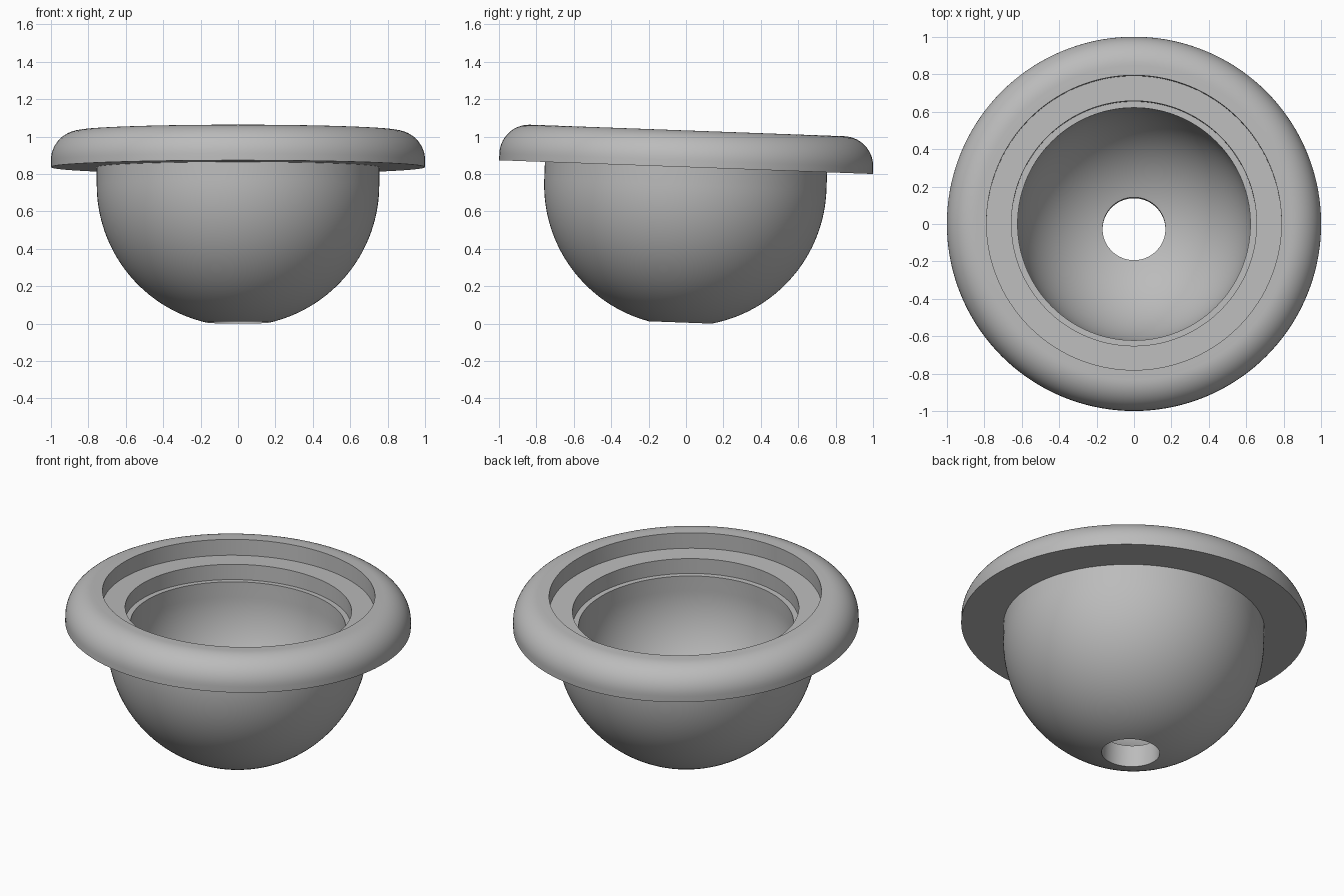
import bpy, bmesh
from math import sin, cos, asin, pi, radians
from mathutils import Matrix

cube = bpy.data.objects.get("Cube")
if cube:
    bpy.data.objects.remove(cube)

grey = bpy.data.materials.new("plain grey")
grey.use_nodes = True
colour = (0.5, 0.5, 0.5, 1)
grey.diffuse_color = colour
grey.node_tree.nodes["Principled BSDF"].inputs["Base Color"].default_value = colour

OUTER, INNER, HOLE = 0.755, 0.622, 0.168   # bowl radii and drain hole radius
BOWL_Z = -0.095                            # bowl centre below the flange underside
TOP, FILLET = 0.196, 0.16                  # flange thickness and rounded edge


def arc(cx, cz, r, start, end, steps):
    """Points (radius, height) along an arc, angles from the outward axis."""
    angles = [start + (end - start) * i / steps for i in range(steps + 1)]
    return [(cx + r * cos(a), cz + r * sin(a)) for a in angles]


def hole_angle(r):
    return asin(HOLE / r) - pi / 2


# Closed cross-section: outer bowl, flange, stepped seat, inner bowl
profile = arc(0, BOWL_Z, OUTER, hole_angle(OUTER), 0, 32)
profile += [(OUTER, 0), (1, 0)]
profile += arc(1 - FILLET, TOP - FILLET, FILLET, 0, pi / 2, 14)
profile += [(0.788, TOP), (0.788, TOP - 0.1), (0.655, TOP - 0.1),
            (0.655, 0), (INNER, 0)]
profile += arc(0, BOWL_Z, INNER, 0, hole_angle(INNER), 32)

# Revolve the cross-section about the bowl axis
bm = bmesh.new()
verts = [bm.verts.new((r, 0, z)) for r, z in profile]
edges = [bm.edges.new((v, verts[i - 1])) for i, v in enumerate(verts)]
bmesh.ops.spin(bm, geom=verts + edges, cent=(0, 0, 0), axis=(0, 0, 1),
               angle=2 * pi, steps=144, use_merge=True)
bmesh.ops.remove_doubles(bm, verts=bm.verts, dist=1e-5)
bmesh.ops.recalc_face_normals(bm, faces=bm.faces)

# Slight tilt down toward the back, standing on the ground
bm.transform(Matrix.Rotation(radians(-2.1), 4, "X"))
lowest = min(v.co.z for v in bm.verts)
bm.transform(Matrix.Translation((0, 0, -lowest)))

mesh = bpy.data.meshes.new("flanged_bowl")
bm.to_mesh(mesh)
bm.free()
mesh.materials.append(grey)
bowl = bpy.data.objects.new("flanged_bowl", mesh)
bpy.context.collection.objects.link(bowl)
bpy.context.view_layer.objects.active = bowl
bowl.select_set(True)
bpy.ops.object.shade_smooth_by_angle(angle=radians(30))
